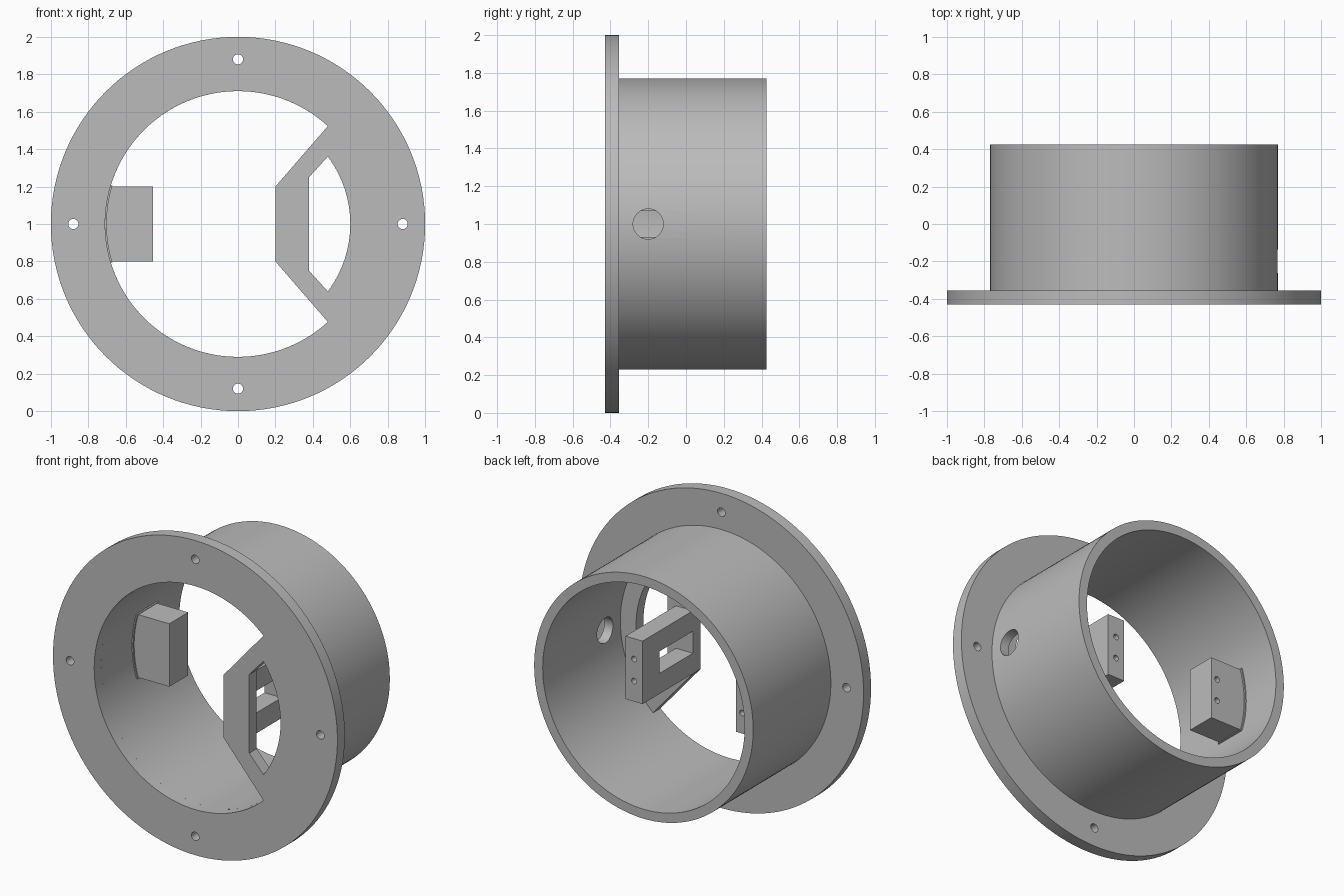
import bpy, bmesh, math

if "Cube" in bpy.data.objects:
    bpy.data.objects.remove(bpy.data.objects["Cube"], do_unlink=True)

grey = bpy.data.materials.new("plain grey")
grey.use_nodes = True
grey.diffuse_color = (0.5, 0.5, 0.5, 1)
grey.node_tree.nodes["Principled BSDF"].inputs["Base Color"].default_value = (0.5, 0.5, 0.5, 1)

FRONT, STEP, BACK = -0.43, -0.355, 0.425   # flange front, flange back, tube end
BORE, WALL = 0.71, 0.77                    # inner and outer tube radius


def arc(radius, start=0, end=360, steps=128, cx=0, cz=0):
    """Points along an arc; a full turn leaves out the repeated last point."""
    count = steps if end - start >= 360 else steps + 1
    angles = [math.radians(start + (end - start) * i / steps) for i in range(count)]
    return [(cx + radius * math.cos(a), cz + radius * math.sin(a)) for a in angles]


def rect(x0, x1, half_height):
    return [(x0, -half_height), (x1, -half_height), (x1, half_height), (x0, half_height)]


def activate(obj):
    bpy.ops.object.select_all(action='DESELECT')
    obj.select_set(True)
    bpy.context.view_layer.objects.active = obj


def extrude(name, loops, y0, y1):
    """Fill outlines given in x and height, and extrude them from y0 to y1."""
    curve = bpy.data.curves.new(name, 'CURVE')
    curve.dimensions = '2D'
    curve.fill_mode = 'BOTH'
    curve.extrude = (y1 - y0) / 2
    for loop in loops:
        spline = curve.splines.new('POLY')
        spline.points.add(len(loop) - 1)
        for point, (x, z) in zip(spline.points, loop):
            point.co = (x, z, 0, 1)
        spline.use_cyclic_u = True
    obj = bpy.data.objects.new(name, curve)
    bpy.context.collection.objects.link(obj)
    obj.rotation_euler.x = math.pi / 2
    obj.location = (0, (y0 + y1) / 2, 1)
    activate(obj)
    bpy.ops.object.convert(target='MESH')
    obj = bpy.context.object
    bpy.ops.object.transform_apply(location=True, rotation=True, scale=True)
    bm = bmesh.new()
    bm.from_mesh(obj.data)
    bmesh.ops.remove_doubles(bm, verts=bm.verts, dist=1e-5)
    bmesh.ops.recalc_face_normals(bm, faces=bm.faces)
    bm.to_mesh(obj.data)
    bm.free()
    obj.data.materials.clear()
    obj.data.materials.append(grey)
    return obj


def cut(obj, cutter):
    """Subtract the cutter, then discard it."""
    cutter.hide_render = True
    mod = obj.modifiers.new("cut", 'BOOLEAN')
    mod.operation = 'DIFFERENCE'
    mod.solver = 'EXACT'
    mod.object = cutter
    activate(obj)
    bpy.ops.object.modifier_apply(modifier=mod.name)
    bpy.data.objects.remove(cutter, do_unlink=True)


def finish(obj):
    activate(obj)
    bpy.ops.object.shade_smooth_by_angle(angle=math.radians(30))


# Flange with its bridge, side window and four screw holes
corner = math.degrees(math.acos(0.48 / BORE))
opening = arc(BORE, corner, 360 - corner) + [(0.2, -0.2), (0.2, 0.2)]
window = arc(0.6, -36.9, 36.9, 32) + [(0.38, 0.25), (0.38, -0.25)]
screws = [arc(0.027, steps=24, cx=x, cz=z) for x, z in arc(0.88, steps=4)]
flange = extrude("flange", [arc(1), opening, window] + screws, FRONT, STEP)
finish(flange)

# Tube with a round port through its left wall
tube = extrude("tube", [arc(WALL), arc(BORE)], STEP - 0.005, BACK)
bpy.ops.mesh.primitive_cylinder_add(vertices=48, radius=0.08, depth=0.3,
                                    location=(0.75, -0.2, 1), rotation=(0, math.pi / 2, 0))
cut(tube, bpy.context.object)
finish(tube)

# Two mounting blocks, each with a pair of blind screw holes in the back
left_block = extrude("left_block", [rect(0.2, 0.32, 0.2)], STEP - 0.005, 0.15)
right_block = extrude("right_block", [rect(-0.74, -0.455, 0.2)], -0.04, 0.15)
for block, x in ((left_block, 0.26), (right_block, -0.5)):
    for z in (-0.07, 0.07):
        cut(block, extrude("screw_cutter", [arc(0.018, steps=24, cx=x, cz=z)], 0.02, 0.2))

# Rectangular slot across the left block, in line with the port
cut(left_block, extrude("slot_cutter", [rect(0.1, 0.5, 0.07)], STEP, -0.02))
finish(left_block)
finish(right_block)

# Thin curved foot where the right block meets the tube
foot = arc(0.702, 163, 197, 24) + arc(0.73, 163, 197, 24)[::-1]
finish(extrude("right_block_foot", [foot], -0.05, 0.16))
